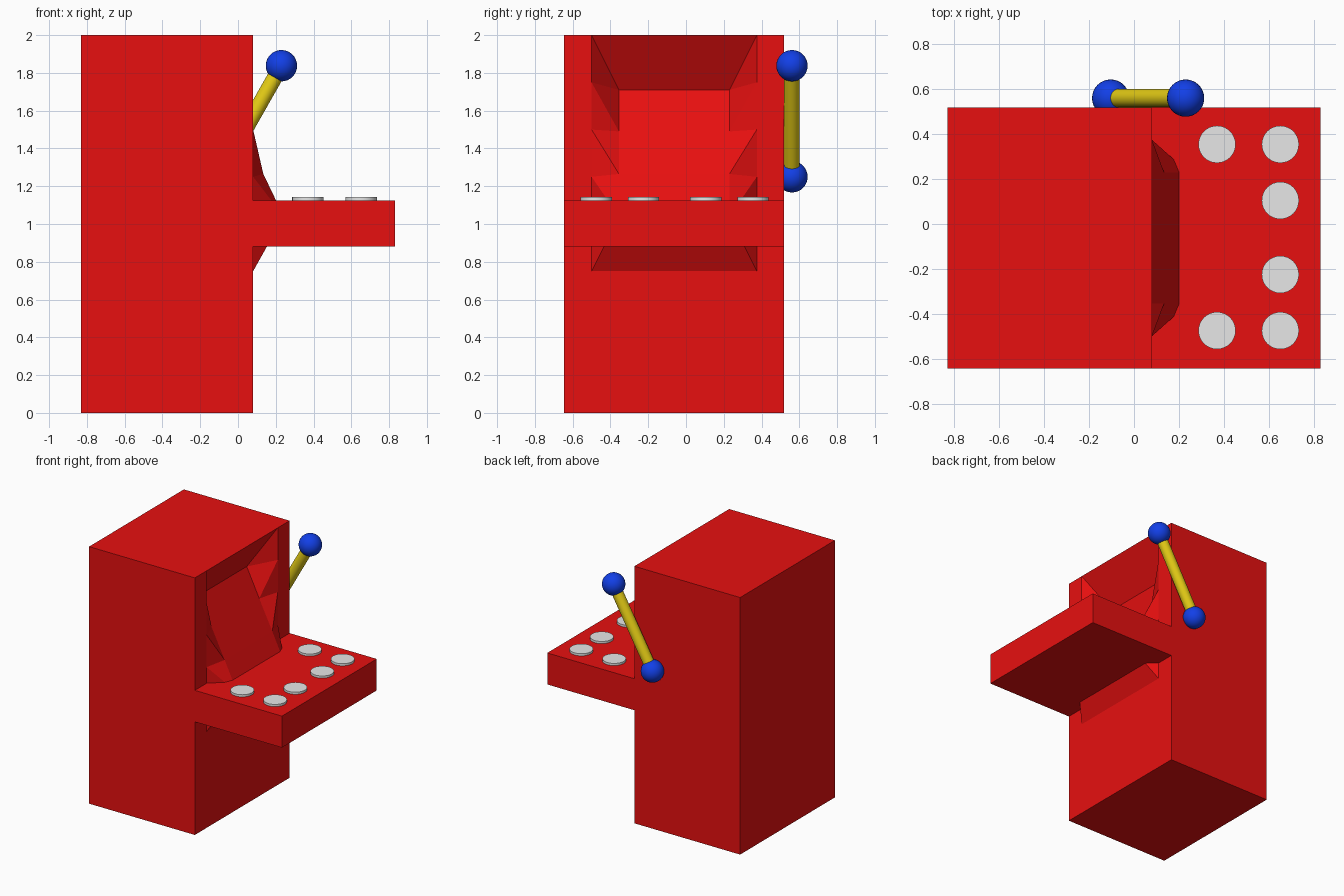
import bpy, bmesh, math
from mathutils import Vector

if "Cube" in bpy.data.objects:
    bpy.data.objects.remove(bpy.data.objects["Cube"])


def material(name, r, g, b):
    m = bpy.data.materials.new(name)
    m.diffuse_color = (r, g, b, 1)
    m.use_nodes = True
    m.node_tree.nodes["Principled BSDF"].inputs["Base Color"].default_value = m.diffuse_color
    return m


RED = material("red", 0.8, 0.005, 0.005)
GREY = material("light grey", 0.8, 0.8, 0.8)
YELLOW = material("yellow", 0.8, 0.62, 0.008)
BLUE = material("blue", 0.006, 0.05, 0.8)


def finish(obj, name, mat, smooth=False):
    obj.name = name
    obj.data.materials.append(mat)
    if smooth:
        bpy.ops.object.shade_smooth_by_angle(angle=math.radians(40))
    return obj


# Cabinet: gridded front panel whose inner points form a tilted screen
X_BACK, X_FRONT = -0.83, 0.08
COLS = [-0.645, -0.5, -0.355, 0.23, 0.375, 0.52]
ROWS = [0, 0.75, 1.0, 1.25, 1.5, 1.75, 2.0]
SCREEN = {2: (0.242, 1.04), 3: (0.134, 1.265), 4: (0.022, 1.49), 5: (-0.086, 1.71)}

bm = bmesh.new()
grid = {}
for i, y in enumerate(COLS):
    for j, z in enumerate(ROWS):
        x = X_FRONT
        if i in (2, 3) and j in SCREEN:
            x, z = SCREEN[j]
        grid[i, j] = bm.verts.new((x, y, z))
for i in range(5):
    for j in range(6):
        a, b, c, d = (grid[i, j], grid[i + 1, j], grid[i + 1, j + 1], grid[i, j + 1])
        if i in (1, 3) and 1 <= j <= 5:
            # sloped surround: split so each fold runs towards the screen
            if (i == 1) == (j != 1):
                bm.faces.new((a, b, d))
                bm.faces.new((b, c, d))
            else:
                bm.faces.new((a, b, c))
                bm.faces.new((a, c, d))
        else:
            bm.faces.new((a, b, c, d))
rim = [e for e in bm.edges if e.is_boundary]
ext = bmesh.ops.extrude_edge_only(bm, edges=rim)["geom"]
for v in ext:
    if isinstance(v, bmesh.types.BMVert):
        v.co.x = X_BACK
bmesh.ops.holes_fill(bm, edges=[e for e in bm.edges if e.is_boundary], sides=0)
bmesh.ops.recalc_face_normals(bm, faces=bm.faces)
mesh = bpy.data.meshes.new("cabinet")
bm.to_mesh(mesh)
bm.free()
cabinet = bpy.data.objects.new("cabinet", mesh)
bpy.context.collection.objects.link(cabinet)
finish(cabinet, "cabinet", RED)

# Control shelf
bpy.ops.mesh.primitive_cube_add(size=1, location=(0.455, -0.0625, 1.0025))
shelf = bpy.context.object
shelf.scale = (0.75, 1.165, 0.245)
finish(shelf, "control_shelf", RED)

# Buttons
BUTTONS = [(0.37, 0.355), (0.37, -0.475)] + [(0.652, y) for y in (0.355, 0.105, -0.225, -0.475)]
for n, (x, y) in enumerate(BUTTONS, 1):
    bpy.ops.mesh.primitive_cylinder_add(vertices=32, radius=0.083, depth=0.03, location=(x, y, 1.127))
    finish(bpy.context.object, f"button_{n}", GREY, True)

# Side lever: rod with a ball on each end
low, high = Vector((-0.104, 0.561, 1.25)), Vector((0.23, 0.561, 1.838))
axis = high - low
bpy.ops.mesh.primitive_cylinder_add(vertices=32, radius=0.041, depth=axis.length, location=(low + high) / 2,
                                    rotation=axis.to_track_quat('Z', 'Y').to_euler())
finish(bpy.context.object, "lever_rod", YELLOW, True)
for name, p in (("lever_pivot", low), ("lever_knob", high)):
    bpy.ops.mesh.primitive_uv_sphere_add(segments=32, ring_count=16, radius=0.083, location=p)
    finish(bpy.context.object, name, BLUE, True)
